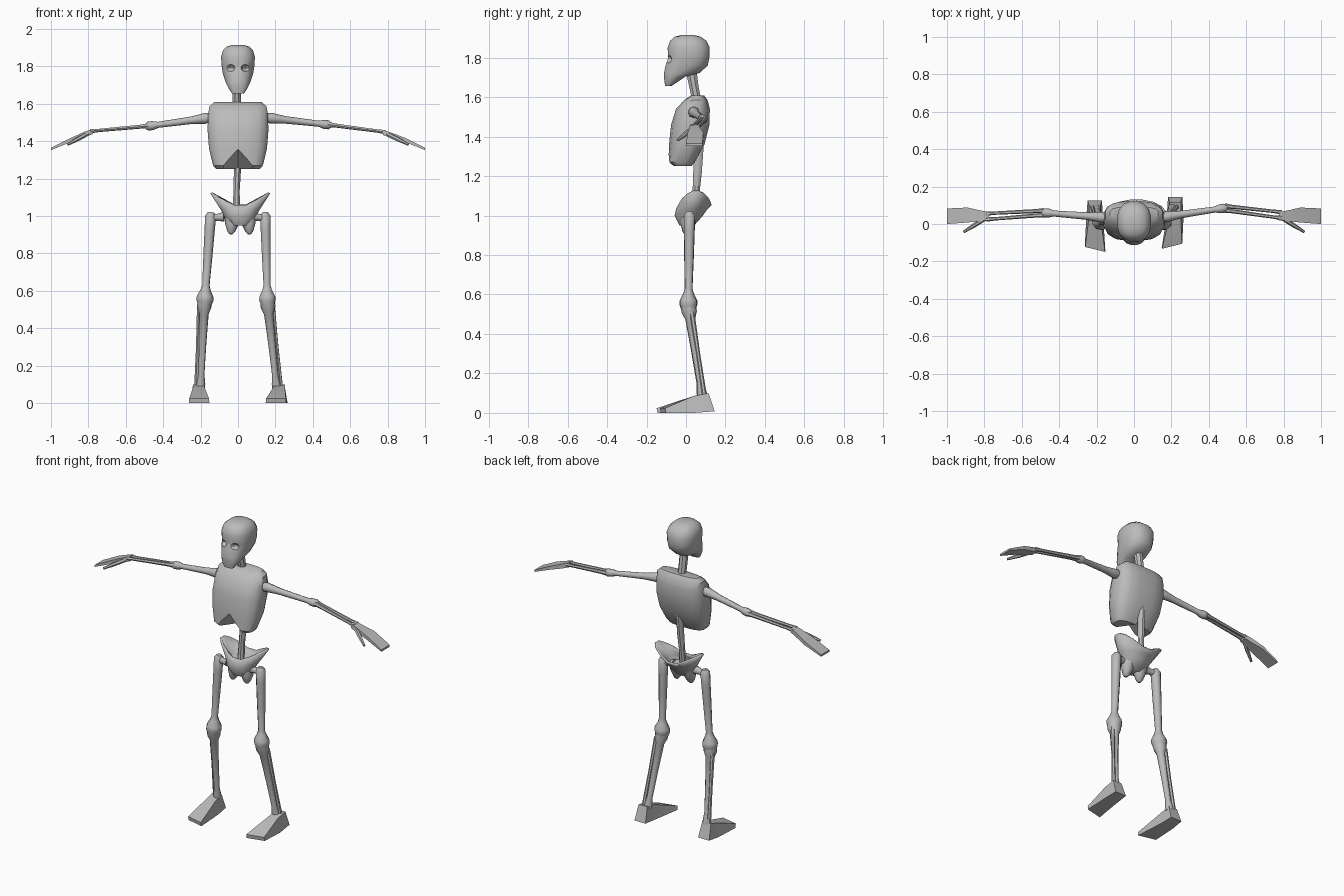
import bpy, bmesh, math
from mathutils import Vector, Matrix

if "Cube" in bpy.data.objects:
    bpy.data.objects.remove(bpy.data.objects["Cube"])

bone_mat = bpy.data.materials.new("bone_grey")
bone_mat.diffuse_color = (0.5, 0.5, 0.5, 1)
bone_mat.use_nodes = True
bone_mat.node_tree.nodes["Principled BSDF"].inputs["Base Color"].default_value = bone_mat.diffuse_color


def finish(name, bm, angle=40):
    bmesh.ops.recalc_face_normals(bm, faces=bm.faces[:])
    me = bpy.data.meshes.new(name)
    bm.to_mesh(me)
    bm.free()
    me.materials.append(bone_mat)
    ob = bpy.data.objects.new(name, me)
    bpy.context.collection.objects.link(ob)
    if angle:
        bpy.ops.object.select_all(action='DESELECT')
        ob.select_set(True)
        bpy.context.view_layer.objects.active = ob
        bpy.ops.object.shade_smooth_by_angle(angle=math.radians(angle))
    return ob


def loft(name, rings, angle=40, cap_end=True):
    """Skin a list of equal-length point rings."""
    bm = bmesh.new()
    vs = [[bm.verts.new(p) for p in r] for r in rings]
    n = len(vs[0])
    for a, b in zip(vs, vs[1:]):
        for i in range(n):
            j = (i + 1) % n
            bm.faces.new((a[i], a[j], b[j], b[i]))
    bm.faces.new(vs[0])
    if cap_end:
        bm.faces.new(vs[-1])
    return finish(name, bm, angle)


def oval(z, hx, y0, y1, n=16, power=2.0, cx=0.0):
    """Horizontal superellipse section."""
    out = []
    for i in range(n):
        a = 2 * math.pi * (i + 0.5) / n
        c, s = math.cos(a), math.sin(a)
        c = math.copysign(abs(c) ** (2 / power), c)
        s = math.copysign(abs(s) ** (2 / power), s)
        out.append((cx + hx * c, (y0 + y1) / 2 + (y1 - y0) / 2 * s, z))
    return out


def bone(name, start, end, profile, n=8):
    """Tapered tube; profile holds (fraction along, radius)."""
    start, end = Vector(start), Vector(end)
    q = (end - start).to_track_quat('Z', 'Y')
    rings = []
    for t, r in profile:
        c = start.lerp(end, t)
        rings.append([c + q @ Vector((r * math.cos(2 * math.pi * i / n),
                                      r * math.sin(2 * math.pi * i / n), 0)) for i in range(n)])
    return loft(name, rings, 50)


def cut(target, cutter):
    """Subtract the cutter and discard it."""
    mod = target.modifiers.new("cut", 'BOOLEAN')
    mod.operation, mod.solver, mod.object = 'DIFFERENCE', 'EXACT', cutter
    bpy.context.view_layer.objects.active = target
    bpy.ops.object.modifier_apply(modifier=mod.name)
    bpy.data.objects.remove(cutter)


# Skull: chin, jaw, face and cranium sections
skull = loft("skull", [oval(*r, power=2.4) for r in (
    (1.655, .032, -.106, -.075), (1.675, .047, -.109, -.045), (1.705, .062, -.113, 0),
    (1.722, .07, -.113, .07), (1.76, .082, -.105, .112), (1.80, .089, -.092, .12),
    (1.85, .092, -.095, .122), (1.885, .082, -.082, .105), (1.906, .06, -.058, .075),
    (1.915, .03, -.02, .04))])

# Eye sockets
for s in (-1, 1):
    bm = bmesh.new()
    bmesh.ops.create_uvsphere(bm, u_segments=8, v_segments=6, radius=1,
                              matrix=Matrix.Translation((s * .042, -.095, 1.792))
                              @ Matrix.Diagonal((.027, .03, .02, 1)))
    cut(skull, finish("socket_cutter", bm, 0))

# Rib cage with wedge notch under the breastbone
ribs = loft("rib_cage", [oval(*r, power=2.9) for r in (
    (1.252, .12, -.07, .03), (1.27, .135, -.09, .045), (1.36, .157, -.087, .095),
    (1.46, .165, -.077, .12), (1.54, .162, -.052, .122), (1.585, .155, -.01, .11),
    (1.608, .13, .025, .092))], 35)
bm = bmesh.new()
for p in ((-.155, -.13, 1.22), (.155, -.13, 1.22), (0, -.13, 1.392), (0, .07, 1.235)):
    bm.verts.new(p)
bmesh.ops.convex_hull(bm, input=bm.verts[:])
cut(ribs, finish("notch_cutter", bm, 0))
bpy.ops.object.select_all(action='DESELECT')
for ob in (skull, ribs):
    ob.select_set(True)
bpy.context.view_layer.objects.active = ribs
bpy.ops.object.shade_smooth_by_angle(angle=math.radians(38))

# Neck and lower spine
loft("neck", [oval(z, .025, y0, y1, 8, cx=-.007) for z, y0, y1 in (
    (1.58, .03, .08), (1.65, .015, .066), (1.74, -.005, .055))])
loft("lower_spine", [oval(z, hx, y0, y1, 8, cx=cx) for z, hx, y0, y1, cx in (
    (1.02, .022, .02, .06, -.008), (1.13, .018, .032, .072, -.008),
    (1.22, .02, .035, .082, -.004), (1.36, .02, .04, .092, 0))])

# Pelvis: open bowl with a rim rising at both sides
CX = .012
rim = []
for i in range(16):
    a = 2 * math.pi * (i + .5) / 16
    c, s = math.cos(a), math.sin(a)
    rim.append((CX + .158 * c, .05 + .078 * s, 1.04 + .085 * abs(c)))
pelvis = loft("pelvis", [oval(.955, .05, -.03, .04, cx=CX), oval(1.0, .082, -.053, .08, cx=CX),
                         oval(1.035, .1, -.045, .105, cx=CX), rim], 60, False)
sol = pelvis.modifiers.new("thickness", 'SOLIDIFY')
sol.thickness, sol.offset = .012, 0
for s in (-1, 1):
    bone("seat_bone", (CX + s * .042, .015, 1.0), (CX + s * .05, .0, .903),
         [(0, .045), (.5, .036), (.85, .022), (1, .01)])

# Limbs: joint positions differ slightly on each side
sides = (
    dict(s=-1, hip=(-.145, .018, 1.02), knee=(-.179, .012, .52), ankle=(-.205, .08, .08),
         heel=-.21, toe=-.208, toe_y=-.132, heel_y=.125,
         elbow=(-.48, .06, 1.48), wrist=(-.79, .04, 1.452)),
    dict(s=1, hip=(.145, .018, 1.02), knee=(.158, .012, .52), ankle=(.212, .085, .08),
         heel=.22, toe=.203, toe_y=-.115, heel_y=.145,
         elbow=(.485, .085, 1.487), wrist=(.79, .047, 1.447)),
)
for d in sides:
    s = d["s"]
    side = "left" if s > 0 else "right"
    V = {k: Vector(d[k]) for k in ("hip", "knee", "ankle", "elbow", "wrist")}

    # Thigh bone and hip neck
    bone(side + "_thigh_bone", V["hip"], V["knee"],
         [(0, .016), (.04, .03), (.18, .028), (.45, .025), (.78, .02), (.83, .027),
          (.9, .045), (.94, .047), (1, .036)])
    bone(side + "_hip_neck", (s * .15, .018, .99), (s * .075, .01, .995),
         [(0, .024), (.5, .018), (1, .026)])

    # Shin bones
    bone(side + "_shin_bone", V["knee"] + Vector((0, 0, .02)), V["ankle"] + Vector((-s * .006, 0, 0)),
         [(0, .04), (.06, .04), (.14, .026), (.5, .02), (.85, .017), (.95, .024), (1, .024)])
    bone(side + "_calf_bone", V["knee"] + Vector((s * .028, .018, -.01)),
         V["ankle"] + Vector((s * .018, .01, 0)), [(0, .013), (.5, .01), (1, .012)], 6)

    # Foot wedge
    hx, tx, hy, ty = d["heel"], d["toe"], d["heel_y"], d["toe_y"]
    loft(side + "_foot", [
        [(hx - .038, hy, .008), (hx + .038, hy, .008), (hx + .03, hy - .03, .1), (hx - .03, hy - .03, .1)],
        [(hx - .045, .04, 0), (hx + .045, .04, 0), (hx + .03, .04, .086), (hx - .03, .04, .086)],
        [(tx - .055, ty - s * .013, 0), (tx + .055, ty + s * .013, 0),
         (tx + .053, ty - .004 + s * .013, .024), (tx - .053, ty - .004 - s * .013, .024)]], 20)

    # Upper arm
    bone(side + "_upper_arm", (s * .13, .033, 1.528), V["elbow"],
         [(0, .022), (.13, .029), (.22, .025), (.35, .02), (.85, .016), (.93, .024), (1, .024),
          (1.04, .014)])

    # Two forearm bones
    for label, dy, dz in (("outer", .016, 0), ("inner", -.016, .002)):
        bone(side + "_" + label + "_forearm", V["elbow"] + Vector((0, dy * .7, dz)),
             V["wrist"] + Vector((0, dy, dz)), [(0, .015), (.12, .011), (.85, .009), (1, .012)], 6)

    # Flat hand widening to the fingertips, and thumb
    wz = V["wrist"].z
    loft(side + "_hand", [
        [(s * x, y0, z - t), (s * x, y1, z - t), (s * x, y1, z + t), (s * x, y0, z + t)]
        for x, y0, y1, z, t in ((.775, .02, .064, wz, .014), (.82, .016, .072, wz - .016, .014),
                                (.89, .008, .088, 1.408, .011), (1.0, 0, .083, 1.358, .006))], 30)
    bone(side + "_thumb", (s * .795, .03, wz - .008), (s * .91, -.042, 1.382),
         [(0, .012), (.5, .012), (1, .007)], 6)
